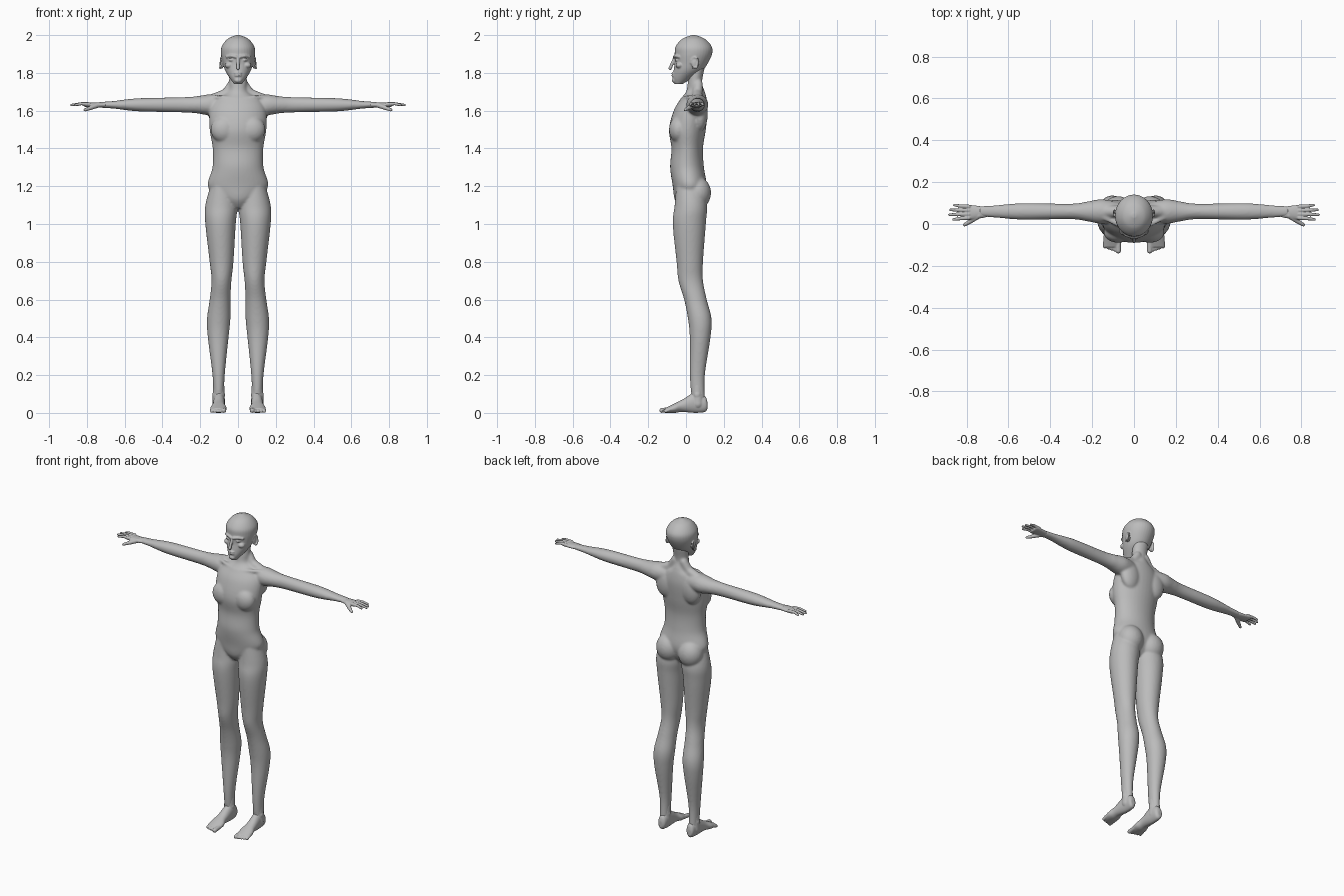
import bpy, bmesh, math
from mathutils import Vector, Matrix

if "Cube" in bpy.data.objects:
    bpy.data.objects.remove(bpy.data.objects["Cube"])

grey = bpy.data.materials.new("neutral grey")
grey.use_nodes = True
colour = (0.5, 0.5, 0.5, 1)
grey.diffuse_color = colour
grey.node_tree.nodes["Principled BSDF"].inputs["Base Color"].default_value = colour


def spline(before, start, end, after, t):
    """Smooth in-between value of a row table."""
    slope_in, slope_out = (end - before) / 2, (after - start) / 2
    rise = end - start
    bend = 3 * rise - 2 * slope_in - slope_out
    twist = slope_in + slope_out - 2 * rise
    return start + t * (slope_in + t * (bend + t * twist))


def loft(bm, axis, rows, steps=6, sides=36):
    """Skin oval sections; a row is (position, low u, high u, low v, high v)."""
    padded = [rows[0], *rows, rows[-1]]
    sections = []
    for group in zip(padded, padded[1:], padded[2:], padded[3:]):
        for step in range(steps):
            sections.append([spline(*values, step / steps) for values in zip(*group)])
    sections.append(rows[-1])
    rings = []
    for position, low_u, high_u, low_v, high_v in sections:
        ring = []
        for side in range(sides):
            angle = math.tau * side / sides
            u = (low_u + high_u + (high_u - low_u) * math.cos(angle)) / 2
            v = (low_v + high_v + (high_v - low_v) * math.sin(angle)) / 2
            place = {"x": (position, u, v), "y": (u, position, v), "z": (u, v, position)}
            ring.append(bm.verts.new(place[axis]))
        rings.append(ring)
    faces = [bm.faces.new(rings[0]), bm.faces.new(rings[-1])]
    for low, high in zip(rings, rings[1:]):
        for side in range(sides):
            faces.append(bm.faces.new((low[side - 1], low[side], high[side], high[side - 1])))
    bmesh.ops.recalc_face_normals(bm, faces=faces)


def centred(rows):
    """Rows of (position, half u, half v) as full loft rows."""
    return [(position, -u, u, -v, v) for position, u, v in rows]


def symmetric(rows):
    """Rows of (height, half width, front, back) as full loft rows."""
    return [(height, -width, width, front, back) for height, width, front, back in rows]


def ball(bm, centre, size):
    matrix = Matrix.Translation(centre) @ Matrix.Diagonal((*size, 1))
    bmesh.ops.create_uvsphere(bm, u_segments=24, v_segments=16, radius=1, matrix=matrix)


def limb(bm, points, start, end):
    """Round-jointed chain of tubes, tapering from start to end radius."""
    points = [Vector(point) for point in points]
    count = len(points) - 1
    radii = [start + (end - start) * index / count for index in range(count + 1)]
    for point, radius in zip(points, radii):
        ball(bm, point, (radius, radius, radius))
    for p, q, first, second in zip(points, points[1:], radii, radii[1:]):
        turn = (q - p).to_track_quat("Z", "Y").to_matrix().to_4x4()
        bmesh.ops.create_cone(bm, cap_ends=True, segments=20, radius1=first, radius2=second,
                              depth=(q - p).length, matrix=Matrix.Translation((p + q) / 2) @ turn)


def move(bm, offset):
    bmesh.ops.translate(bm, vec=offset, verts=bm.verts)


def mirrored(bm):
    other = bm.copy()
    bmesh.ops.scale(other, vec=(-1, 1, 1), verts=other.verts)
    bmesh.ops.reverse_faces(other, faces=other.faces)
    return other


def finish(name, bm, voxel, rounds):
    """Fuse the forms of a part into one smooth skin."""
    mesh = bpy.data.meshes.new(name)
    bm.to_mesh(mesh)
    bm.free()
    mesh.materials.append(grey)
    mesh.shade_smooth()
    part = bpy.data.objects.new(name, mesh)
    bpy.context.collection.objects.link(part)
    fuse = part.modifiers.new("fuse", "REMESH")
    fuse.mode, fuse.voxel_size, fuse.use_smooth_shade = "VOXEL", voxel, True
    soften = part.modifiers.new("soften", "SMOOTH")
    soften.factor, soften.iterations = 0.5, rounds


def finish_pair(name, bm, voxel, rounds):
    finish("right_" + name, mirrored(bm), voxel, rounds)
    finish("left_" + name, bm, voxel, rounds)


# Left arm, placed at shoulder height
body = bmesh.new()
loft(body, "x", centred([
    (.06, .04, .045), (.15, .058, .055), (.22, .048, .045), (.3, .037, .04),
    (.5, .04, .036), (.58, .037, .03), (.66, .03, .02), (.74, .025, .015)]))
move(body, (0, .06, 1.631))

# Left leg
loft(body, "z", [
    (1.22, .03, .14, -.05, .08), (1.1, .004, .173, -.06, .11), (1, .012, .173, -.07, .105),
    (.8, .024, .15, -.05, .09), (.7, .035, .14, -.04, .09), (.6, .04, .15, -.01, .11),
    (.5, .04, .164, .01, .135), (.4, .05, .16, .02, .13), (.2, .07, .135, .02, .1),
    (.07, .075, .13, .03, .1)])

# Paired forms of the trunk: buttock, chest, shoulder blade, collar bone, neck muscle
ball(body, (.077, .06, 1.165), (.078, .073, .085))
ball(body, (.075, -.04, 1.5), (.07, .05, .07))
ball(body, (.09, .075, 1.58), (.065, .04, .09))
limb(body, [(.01, -.02, 1.66), (.08, 0, 1.67), (.14, .03, 1.67)], .01, .012)
limb(body, [(.03, .065, 1.74), (.06, .06, 1.69), (.13, .06, 1.66)], .025, .03)
other_side = bpy.data.meshes.new("other_side")
twin = mirrored(body)
twin.to_mesh(other_side)
twin.free()
body.from_mesh(other_side)
bpy.data.meshes.remove(other_side)

# Trunk and neck
loft(body, "z", symmetric([
    (1.085, .04, -.03, .06), (1.13, .1, -.06, .09), (1.2, .16, -.07, .11), (1.3, .135, -.084, .095),
    (1.4, .134, -.077, .09), (1.5, .15, -.09, .105), (1.6, .15, -.065, .115),
    (1.66, .12, -.03, .11), (1.7, .055, 0, .1), (1.75, .047, .01, .085), (1.83, .05, .02, .1)]))
finish("body", body, .0065, 8)

# Head, built up from the chin
head = bmesh.new()
loft(head, "z", symmetric([
    (0, .02, -.06, -.02), (.03, .042, -.07, .03), (.07, .067, -.066, .085), (.11, .08, -.06, .115),
    (.16, .09, -.06, .138), (.2, .086, -.055, .136), (.24, .055, -.02, .1), (.26, .01, .03, .05)]))
limb(head, [(0, -.06, .14), (0, -.084, .084)], .008, .009)         # nose
for lip in (.058, .046):
    ball(head, (0, -.066, lip), (.02, .011, .006))
ball(head, (0, -.062, .02), (.02, .013, .013))                     # chin
for side in (1, -1):
    ball(head, (side * .034, -.047, .128), (.016, .012, .008))     # eye
    ball(head, (side * .048, -.035, .1), (.022, .02, .016))        # cheek
    limb(head, [(side * .01, -.063, .145), (side * .036, -.055, .15),
                (side * .06, -.036, .145)], .008, .007)            # brow
    ball(head, (side * .084, .045, .11), (.008, .016, .028))       # ear bowl
    turns = [math.pi * step / 6 for step in range(-3, 8)]
    rim = [(side * (.088 + .009 * math.sin(turn / 2)), .046 + .02 * math.sin(turn),
            .113 + .03 * math.cos(turn)) for turn in turns]
    limb(head, rim, .005, .004)                                    # ear rim
move(head, (0, 0, 1.74))
finish("head", head, .0038, 4)

# Hands, built out from the wrist
hand = bmesh.new()
loft(hand, "x", centred([(0, .022, .012), (.04, .03, .014), (.1, .036, .011), (.115, .03, .008)]))
for index, reach in enumerate((.162, .182, .177, .158)):
    spread = index - 1.5
    limb(hand, [(.09, spread * .018, .005), (.13, spread * .02, .007),
                (reach, spread * .023, 0)], .01, .0065)
limb(hand, [(.04, -.015, 0), (.08, -.042, -.015), (.11, -.06, -.026)], .014, .008)  # thumb
move(hand, (.7, .056, 1.63))
finish_pair("hand", hand, .003, 3)

# Feet
foot = bmesh.new()
loft(foot, "y", [
    (.113, .09, .115, .02, .06), (.1, .075, .125, .005, .09), (.05, .07, .13, 0, .11),
    (-.02, .07, .135, .005, .07), (-.06, .06, .146, 0, .05), (-.11, .065, .145, 0, .025)])
limb(foot, [(.102, .063, .05), (.102, .06, .14)], .033, .03)       # ankle
for x in (.078, .127):
    ball(foot, (x, .06, .095), (.009, .016, .018))                 # ankle bone
for toe in range(5):
    radius = .009 if toe else .013
    x = .075 + .016 * toe
    limb(foot, [(x, -.085, .018), (x, -.128 + .005 * toe, radius)], radius, radius)
finish_pair("foot", foot, .0035, 3)
